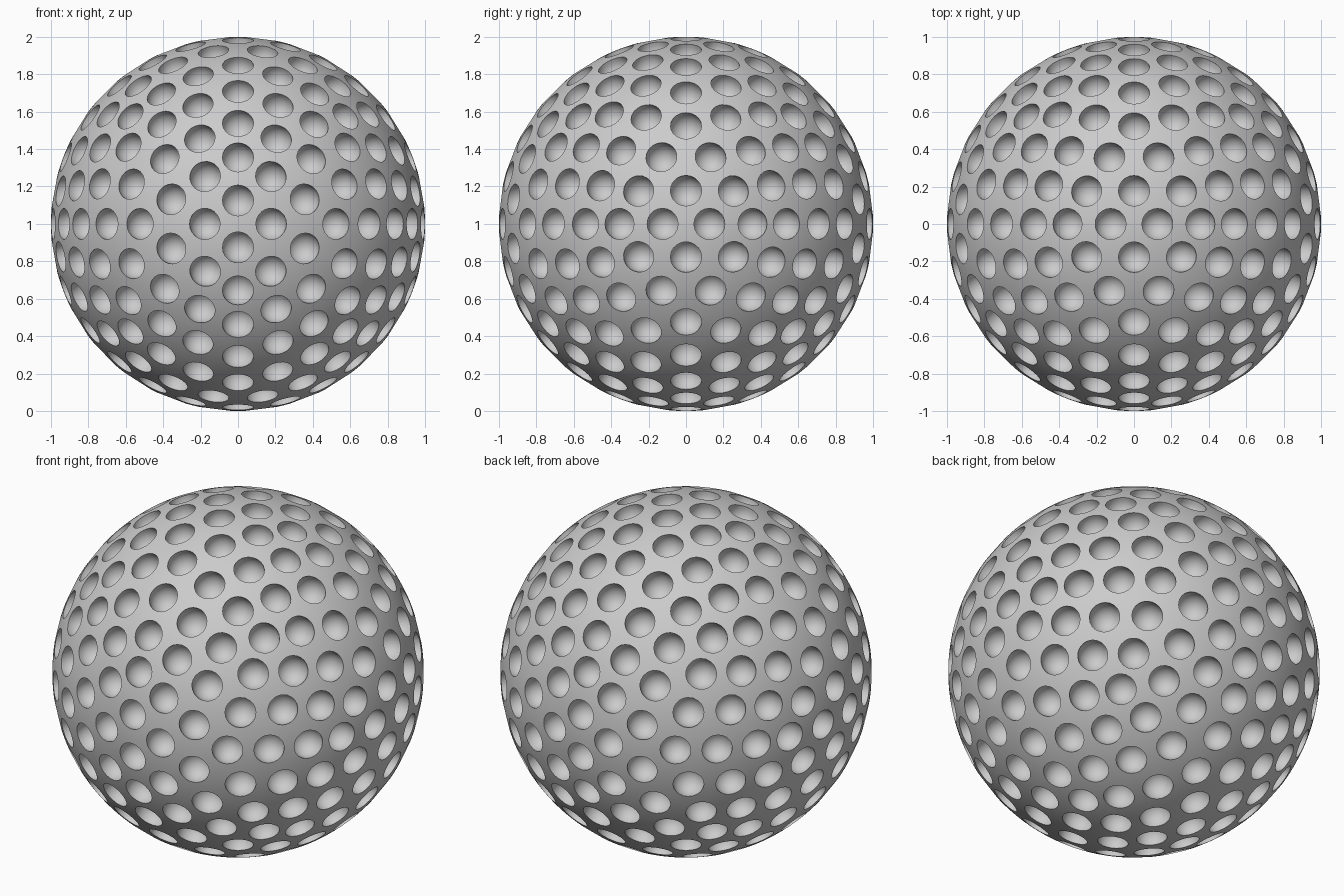
import bpy, bmesh
from math import sqrt, cos, sin, acos, pi, atan2
from itertools import combinations
from mathutils import Vector

if "Cube" in bpy.data.objects:
    bpy.data.objects.remove(bpy.data.objects["Cube"])

BOWL_R, BOWL_DIST = 0.087, 0.970   # dimple sphere radius and its distance from ball centre
SIDE_STEPS, BOWL_RINGS = 4, 8
CENTRE = Vector((0, 0, 1))

# icosahedron corners, edges and faces that lay out the dimples
phi = (1 + sqrt(5)) / 2
corners = []
for s in (1, -1):
    for t in (phi, -phi):
        corners += [Vector(p).normalized() for p in ((t, 0, s), (s, t, 0), (0, s, t))]


def near(a, b):
    return (a - b).length < 1.1


edges = [(a, b) for a, b in combinations(corners, 2) if near(a, b)]
faces = [(a, b, c) for a, b, c in combinations(corners, 3)
         if near(a, b) and near(b, c) and near(a, c)]

# 272 dimple directions: corners, edge thirds, face centres and points between
dirs = list(corners)
for a, b in edges:
    dirs += [a.slerp(b, 0.3385), b.slerp(a, 0.3385)]
for f in faces:
    c = (f[0] + f[1] + f[2]).normalized()
    dirs.append(c)
    for v in f:
        dirs += [c.slerp(v, 0.314), c.slerp(v, 0.653)]
    for a, b in combinations(f, 2):
        dirs.append((a + b).normalized().slerp(c, 0.345))

# dimple profile: rim angle seen from ball centre, start angle of the bowl arc
rim_cos = (1 + BOWL_DIST ** 2 - BOWL_R ** 2) / (2 * BOWL_DIST)
rim_angle = acos(rim_cos)
bowl_start = acos((rim_cos - BOWL_DIST) / BOWL_R)

verts, quads = [], []


def add_cell(d):
    """One dimple with the patch of ball surface around it."""
    u = d.orthogonal().normalized()
    w = d.cross(u)
    around = [n for n in dirs if 0.01 < (n - d).length < 0.296]
    around.sort(key=lambda n: atan2(n.dot(w), n.dot(u)))
    cell = [(d + n + around[i - 1]).normalized() for i, n in enumerate(around)]
    border = []
    for i, p in enumerate(cell):
        q = cell[(i + 1) % len(cell)]
        border += [p.slerp(q, k / SIDE_STEPS) for k in range(SIDE_STEPS)]
    out = [(p - d * p.dot(d)).normalized() for p in border]
    rim = [d * rim_cos + o * sin(rim_angle) for o in out]
    rings = [border, [(p + r).normalized() for p, r in zip(border, rim)], rim]
    for j in range(1, BOWL_RINGS):
        a = bowl_start + (pi - bowl_start) * j / BOWL_RINGS
        rings.append([d * (BOWL_DIST + BOWL_R * cos(a)) + o * (BOWL_R * sin(a)) for o in out])
    base, n = len(verts), len(border)
    for ring in rings:
        verts.extend(p + CENTRE for p in ring)
    verts.append(d * (BOWL_DIST - BOWL_R) + CENTRE)
    tip = len(verts) - 1
    for k in range(n):
        k2 = (k + 1) % n
        for j in range(len(rings) - 1):
            r0, r1 = base + j * n, base + (j + 1) * n
            quads.append((r0 + k, r0 + k2, r1 + k2, r1 + k))
        last = base + (len(rings) - 1) * n
        quads.append((last + k, last + k2, tip))


for direction in dirs:
    add_cell(direction)

# ball body, with neighbouring cells welded together
mesh = bpy.data.meshes.new("dimpled_ball")
mesh.from_pydata(verts, [], quads)
bm = bmesh.new()
bm.from_mesh(mesh)
bmesh.ops.remove_doubles(bm, verts=[v for v in bm.verts if v.is_boundary], dist=0.0002)
bm.to_mesh(mesh)
bm.free()
ball = bpy.data.objects.new("dimpled_ball", mesh)
bpy.context.collection.objects.link(ball)

# smooth surface with crisp dimple rims
bpy.context.view_layer.objects.active = ball
ball.select_set(True)
bpy.ops.object.shade_smooth_by_angle(angle=0.6)
